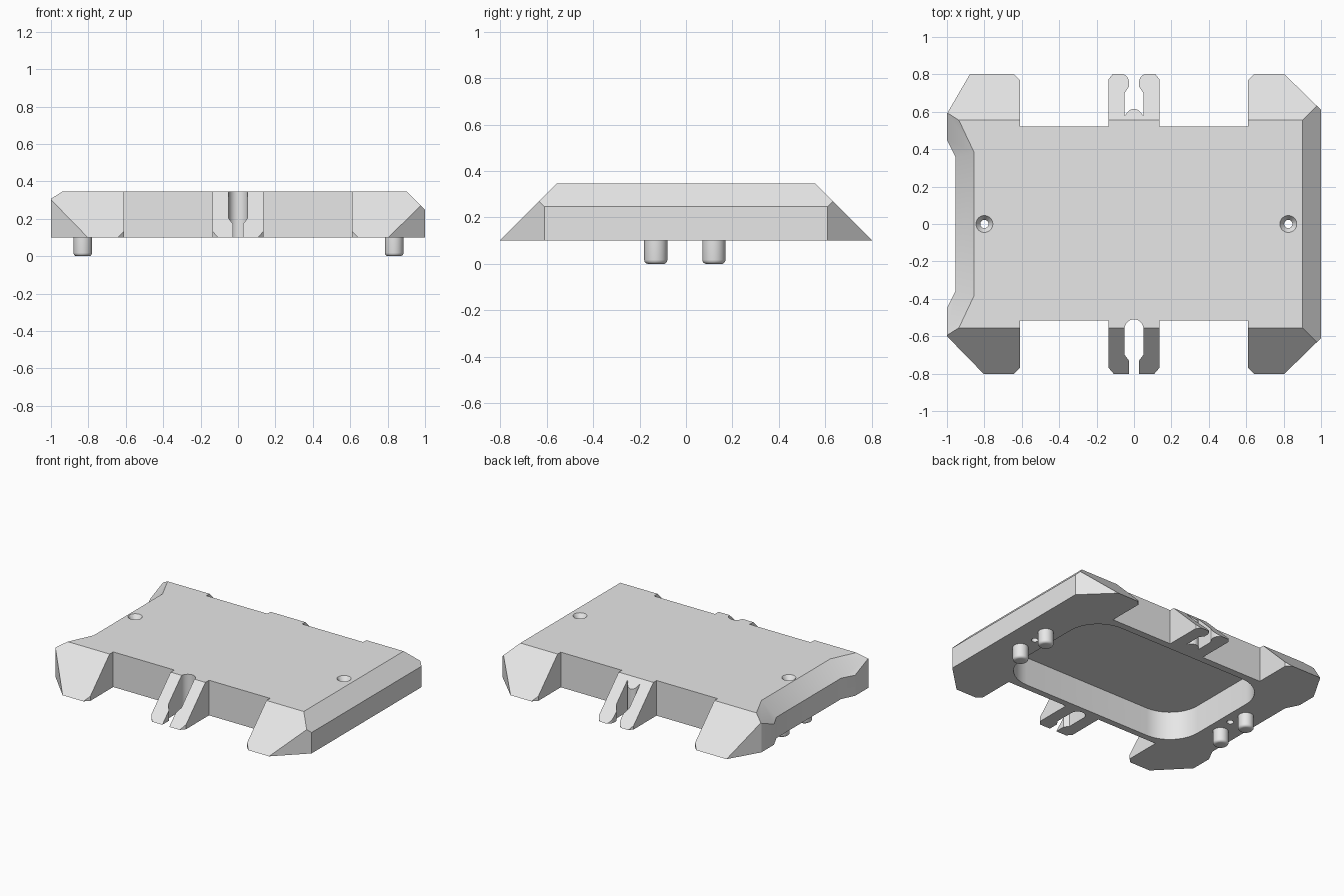
import bpy, bmesh, math

if "Cube" in bpy.data.objects:
    bpy.data.objects.remove(bpy.data.objects["Cube"])

BASE, TOP = 0.1, 0.347          # underside and deck heights

grey = bpy.data.materials.new("plain_grey")
grey.use_nodes = True
colour = (0.8, 0.8, 0.8, 1)
grey.diffuse_color = colour
grey.node_tree.nodes["Principled BSDF"].inputs["Base Color"].default_value = colour


def make(name, bm):
    bmesh.ops.recalc_face_normals(bm, faces=bm.faces)
    mesh = bpy.data.meshes.new(name)
    bm.to_mesh(mesh)
    bm.free()
    mesh.materials.append(grey)
    ob = bpy.data.objects.new(name, mesh)
    bpy.context.scene.collection.objects.link(ob)
    return ob


def loft(name, low, high, z0, z1):
    """Solid between two outlines with the same number of points."""
    bm = bmesh.new()
    a = [bm.verts.new((x, y, z0)) for x, y in low]
    b = [bm.verts.new((x, y, z1)) for x, y in high]
    n = len(a)
    bm.faces.new(a[::-1])
    bm.faces.new(b)
    for i in range(n):
        j = (i + 1) % n
        bm.faces.new((a[i], a[j], b[j], b[i]))
    return make(name, bm)


def arc(cx, cy, r, start, end, steps):
    angles = [math.radians(start + (end - start) * i / steps) for i in range(steps + 1)]
    return [(cx + r * math.cos(t), cy + r * math.sin(t)) for t in angles]


def circle(cx, cy, r, steps=32):
    return arc(cx, cy, r, 0, 360, steps)[:-1]


def rect(x0, x1, y0, y1):
    return [(x0, y0), (x1, y0), (x1, y1), (x0, y1)]


def mirrored(half, middle):
    return half + middle + [(-x, y) for x, y in reversed(half)]


def cut(ob, cutter, operation="DIFFERENCE"):
    cutter.hide_render = True
    mod = ob.modifiers.new("cut", "BOOLEAN")
    mod.operation, mod.object, mod.solver = operation, cutter, "EXACT"
    graph = bpy.context.evaluated_depsgraph_get()
    mesh = bpy.data.meshes.new_from_object(ob.evaluated_get(graph))
    ob.modifiers.clear()
    ob.data = mesh
    bpy.data.objects.remove(cutter)


# Plan outline: front edge with notches and keyhole clip
front = mirrored(
    [(-.645, -.805), (-.61, -.77), (-.61, -.515), (-.135, -.515), (-.135, -.77),
     (-.105, -.805), (-.027, -.805), (-.027, -.73), (-.05, -.7)],
    arc(0, -.56, .05, 180, 0, 16))

# Back edge with rounded fingers and a small pin at the slot root
back = mirrored(
    [(-.645, .805), (-.61, .77), (-.61, .52), (-.135, .52), (-.135, .775), (-.11, .805)]
    + arc(-.075, .757, .048, 90, 0, 8)
    + [(-.027, .735), (-.05, .7), (-.05, .58)],
    arc(0, .57, .045, 160, 20, 12))

right_side = [(.8, -.805), (1, -.61), (1, .61), (.8, .805)]
left_side = [(-.875, .805), (-1, .59), (-1, .45), (-.955, .36),
             (-.955, -.36), (-1, -.45), (-1, -.6), (-.8, -.805)]
plan = front + right_side + back[::-1] + left_side

# Body: sloped front and back, trimmed to the plan outline
body = loft("body", rect(-1.2, 1.2, -.802, .802), rect(-1.2, 1.2, -.555, .555), BASE, TOP)
cut(body, loft("plan_cutter", plan, plan, 0, .5), "INTERSECT")

# Bevel along the straight right side
cut(body, loft("right_bevel", rect(1.1, 1.3, -1, 1), rect(.8, 1.3, -1, 1), .147, .447))


# Bevel following the recessed left side
def recess(x, y):
    far = y + (1.2 + x) * 2.118
    return [(x, y), (-1.2, far), (-1.2, -far), (x, -y)]


cut(body, loft("left_bevel", recess(-1.055, .337), recess(-.755, .406), .147, .447))

# Rounded pocket in the underside
R = .23
pocket = []
for sx, sy, start in ((1, 1, 0), (-1, 1, 90), (-1, -1, 180), (1, -1, 270)):
    pocket += arc(sx * (.73 - R), sy * (.47 - R), R, start, start + 90, 12)
cut(body, loft("pocket_cutter", pocket, pocket, 0, .3))

# Countersunk screw holes
for x in (-.8, .825):
    bore = circle(x, 0, .022)
    cut(body, loft("bore_cutter", bore, bore, 0, .5))
    cut(body, loft("sink_cutter", circle(x, 0, .008), circle(x, 0, .081), .295, .397))

# Four locating pegs with rounded ends
parts = [body]
for side, x in (("right", -.83), ("left", .835)):
    for end, y in (("front", -.13), ("back", .12)):
        ring = circle(x, y, .05)
        peg = loft(f"{end}_{side}_peg", ring, ring, 0, BASE + .01)
        bm = bmesh.new()
        bm.from_mesh(peg.data)
        rim = [e for e in bm.edges if all(v.co.z < .001 for v in e.verts)]
        bmesh.ops.bevel(bm, geom=rim, offset=.018, segments=4, profile=.5, affect="EDGES")
        bm.to_mesh(peg.data)
        bm.free()
        parts.append(peg)

# Smooth the round surfaces, keep the edges sharp
bpy.ops.object.select_all(action="DESELECT")
for ob in parts:
    ob.select_set(True)
bpy.context.view_layer.objects.active = body
bpy.ops.object.shade_smooth_by_angle(angle=math.radians(30))
